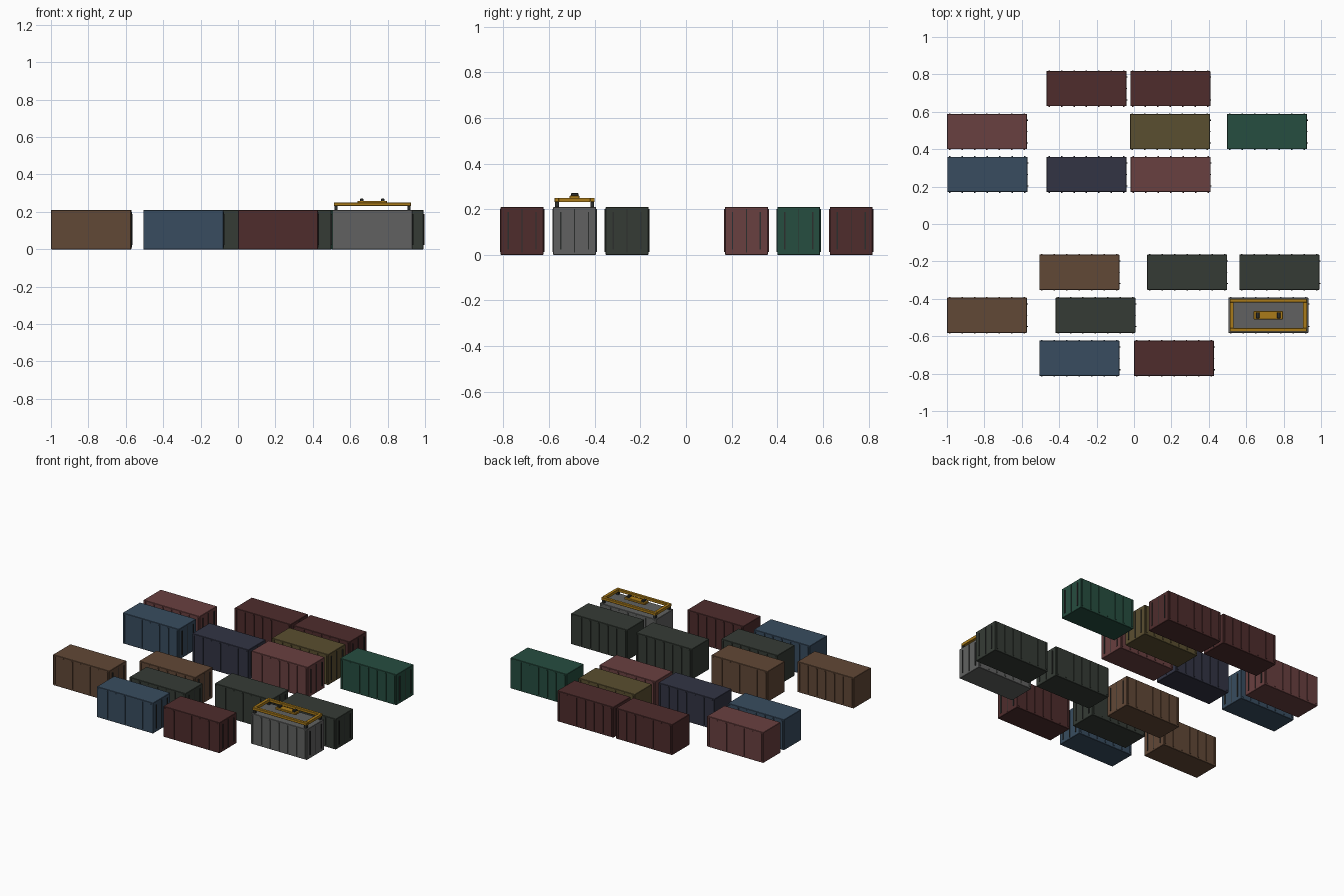
import bpy, bmesh
from mathutils import Vector

if "Cube" in bpy.data.objects:
    bpy.data.objects.remove(bpy.data.objects["Cube"])

L, W, H = 0.428, 0.188, 0.21   # container length, width, height


def material(name, hexcol):
    m = bpy.data.materials.new(name)
    srgb = [int(hexcol[i:i + 2], 16) / 255 * 1.06 for i in (0, 2, 4)]
    m.diffuse_color = [c / 12.92 if c < 0.04 else ((c + 0.055) / 1.055) ** 2.4 for c in srgb] + [1]
    m.use_nodes = True
    m.node_tree.nodes["Principled BSDF"].inputs["Base Color"].default_value = m.diffuse_color
    return m


COLOURS = dict(maroon="4a2a2a", red="633c3c", blue="35485a", brown="5c4433", olive="554a2d",
               green="24493c", navy="2f3140", moss="323832", grey="5b5c5b", gold="a07418",
               dark="2a2c2b")
MATS = {k: material(k, v) for k, v in COLOURS.items()}


def add_box(bm, lo, hi, mat=0, bevel=0.0):
    lo, hi = Vector(lo), Vector(hi)
    verts = bmesh.ops.create_cube(bm, size=1)["verts"]
    for v in verts:
        v.co = (lo + hi) / 2 + Vector(a * b for a, b in zip(v.co, hi - lo))
    faces = {f for v in verts for f in v.link_faces}
    for f in faces:
        f.material_index = mat
    if bevel:
        edges = {e for f in faces for e in f.edges}
        bmesh.ops.bevel(bm, geom=list(edges), offset=bevel, segments=1, affect='EDGES')


def finish(bm, name, mats, loc=(0, 0, 0)):
    me = bpy.data.meshes.new(name)
    bm.to_mesh(me)
    bm.free()
    for m in mats:
        me.materials.append(MATS[m])
    ob = bpy.data.objects.new(name, me)
    ob.location = loc
    bpy.context.collection.objects.link(ob)
    return ob


def container(name, colour, x, y):
    bm = bmesh.new()
    add_box(bm, (-L / 2, -W / 2, 0), (L / 2, W / 2, H), bevel=0.002)
    # vertical ribs along both long sides
    for i in range(7):
        rx = (i - 3) * 0.0667
        for s in (-1, 1):
            ys = sorted((s * (W / 2 - 0.002), s * (W / 2 + 0.004)))
            add_box(bm, (rx - 0.004, ys[0], 0.012), (rx + 0.004, ys[1], H - 0.01))
    # door centre rib and locking bars on the right end
    add_box(bm, (L / 2 - 0.002, -0.002, 0.01), (L / 2 + 0.002, 0.002, H - 0.01), 1)
    for s in (-1, 1):
        add_box(bm, (L / 2 - 0.002, s * 0.061 - 0.003, 0.024),
                (L / 2 + 0.005, s * 0.061 + 0.003, H - 0.022), 1)
    finish(bm, name, [colour, "dark"], (x, y, 0))


# yard layout: rows of (colour, centre x)
ROWS = [
    (0.724, [("maroon", -0.254), ("maroon", 0.194)]),
    (0.494, [("red", -0.786), ("olive", 0.192), ("green", 0.711)]),
    (0.265, [("blue", -0.784), ("navy", -0.254), ("red", 0.196)]),
    (-0.258, [("brown", -0.292), ("moss", 0.284), ("moss", 0.777)]),
    (-0.488, [("brown", -0.786), ("moss", -0.206), ("grey", 0.718)]),
    (-0.718, [("blue", -0.292), ("maroon", 0.214)]),
]
for r, (y, row) in enumerate(ROWS):
    for c, (colour, x) in enumerate(row):
        container(f"container_{colour}_{r}_{c}", colour, x, y)

# lifting spreader resting on the grey container
cx, cy = 0.718, -0.488
fx, fy, t, z0, z1 = 0.206, 0.088, 0.020, 0.231, 0.25

bm = bmesh.new()
for s in (-1, 1):
    ya, yb = sorted((s * fy, s * (fy - t)))
    add_box(bm, (-fx, ya, z0), (fx, yb, z1), bevel=0.002)
    xa, xb = sorted((s * fx, s * (fx - t)))
    add_box(bm, (xa, -fy + t, z0), (xb, fy - t, z1))
finish(bm, "spreader_frame", ["gold"], (cx, cy, 0))

# corner locks under the frame
bm = bmesh.new()
for sx in (-1, 1):
    for sy in (-1, 1):
        px, py = sx * 0.195, sy * 0.077
        add_box(bm, (px - 0.008, py - 0.008, H - 0.004), (px + 0.008, py + 0.008, z0 + 0.002))
finish(bm, "corner_locks", ["dark"], (cx, cy, 0))

# central head block with two sheave blocks
bm = bmesh.new()
add_box(bm, (-0.078, -0.022, 0.244), (0.078, 0.022, 0.259), bevel=0.002)
finish(bm, "head_block", ["gold"], (cx, cy, 0))
bm = bmesh.new()
for s in (-1, 1):
    add_box(bm, (s * 0.056 - 0.009, -0.016, 0.256), (s * 0.056 + 0.009, 0.016, 0.270), bevel=0.002)
finish(bm, "sheave_blocks", ["dark"], (cx, cy, 0))
